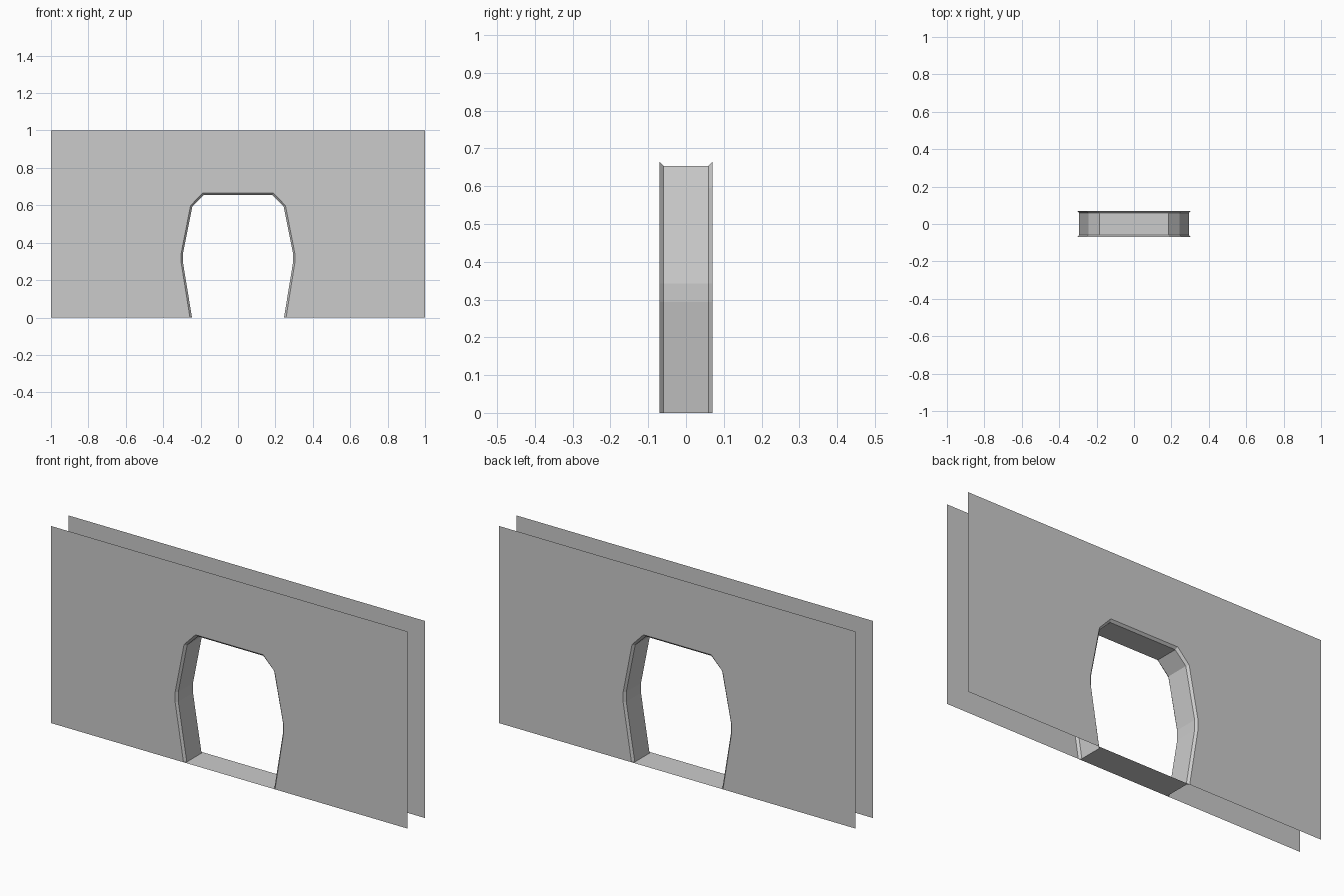
import bpy

if "Cube" in bpy.data.objects:
    bpy.data.objects.remove(bpy.data.objects["Cube"])

W, H = 1.0, 1.0          # half width and height of the wall
Y_OUT, Y_IN = 0.07, 0.059  # wall faces and inner edge of the bevel

# Right half of the opening, bottom to top: wall edge and inner edge
OUTER = [(0.257, 0), (0.304, 0.293), (0.304, 0.343), (0.254, 0.598), (0.19, 0.665)]
INNER = [(0.246, 0), (0.294, 0.293), (0.294, 0.343), (0.244, 0.594), (0.184, 0.654)]


def arch(half, y):
    """Full opening outline from bottom right over the top to bottom left."""
    pts = half + [(-x, z) for x, z in reversed(half)]
    return [(x, y, z) for x, z in pts]


def add_mesh(name, verts, faces):
    mesh = bpy.data.meshes.new(name)
    mesh.from_pydata(verts, [], faces)
    mesh.update()
    obj = bpy.data.objects.new(name, mesh)
    bpy.context.collection.objects.link(obj)
    return obj


# Front and back wall sheets, notched by the opening
for name, side in (("front_wall", -1), ("back_wall", 1)):
    y = side * Y_OUT
    outline = arch(OUTER, y) + [(-W, y, 0), (-W, y, H), (W, y, H), (W, y, 0)]
    order = list(range(len(outline)))
    if side < 0:
        order.reverse()
    obj = add_mesh(name, outline, [order])
    if obj.data.polygons[0].normal.y * side < 0:
        obj.data.flip_normals()

# Opening lining: bevel, jambs with lintel, bevel
rings = [arch(OUTER, -Y_OUT), arch(INNER, -Y_IN), arch(INNER, Y_IN), arch(OUTER, Y_OUT)]
n = len(rings[0])
verts = [p for ring in rings for p in ring]
faces = [(r * n + i, r * n + i + 1, (r + 1) * n + i + 1, (r + 1) * n + i)
         for r in range(3) for i in range(n - 1)]
lining = add_mesh("doorway_lining", verts, faces)
# Lining faces look into the opening
if lining.data.polygons[n + n // 2 - 1].normal.z > 0:
    lining.data.flip_normals()

# Threshold floor strip
right = [ring[0] for ring in rings]
left = [ring[-1] for ring in reversed(rings)]
floor = add_mesh("threshold", right + left, [range(8)])
if floor.data.polygons[0].normal.z < 0:
    floor.data.flip_normals()
